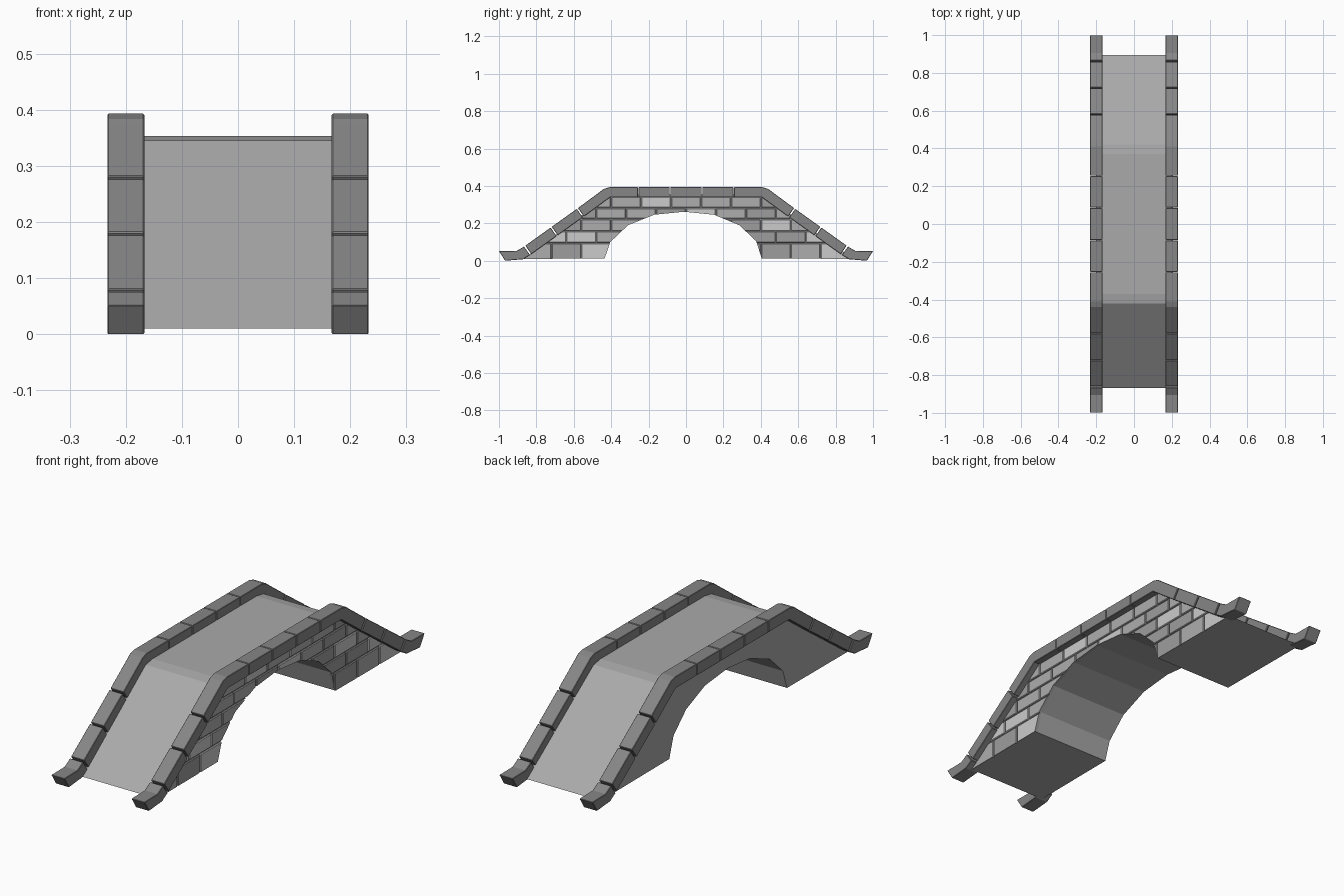
import bpy, bmesh, random

if "Cube" in bpy.data.objects:
    bpy.data.objects.remove(bpy.data.objects["Cube"])

random.seed(4)


def grey(name, v):
    m = bpy.data.materials.new(name)
    m.diffuse_color = (v, v, v, 1)
    m.use_nodes = True
    m.node_tree.nodes["Principled BSDF"].inputs["Base Color"].default_value = m.diffuse_color
    return m


DECK = [grey("deck_grey", 0.40)]
COPING = [grey("coping_grey", 0.24)]
BRICK = [grey("brick_dark", 0.34), grey("brick_mid", 0.42), grey("brick_light", 0.52)]


def add_prism(bm, profile, x0, x1, mat):
    """Extrude a (y, z) outline along x."""
    a = [bm.verts.new((x0, y, z)) for y, z in profile]
    b = [bm.verts.new((x1, y, z)) for y, z in profile]
    n = len(profile)
    faces = [bm.faces.new(a), bm.faces.new(b[::-1])]
    for i in range(n):
        j = (i + 1) % n
        faces.append(bm.faces.new((a[i], b[i], b[j], a[j])))
    for f in faces:
        f.material_index = mat


def make(name, profiles, x0, x1, mats, bevel=0):
    bm = bmesh.new()
    for p in profiles:
        add_prism(bm, p, x0, x1, random.randrange(len(mats)))
    bmesh.ops.recalc_face_normals(bm, faces=bm.faces[:])
    mesh = bpy.data.meshes.new(name)
    bm.to_mesh(mesh)
    bm.free()
    for m in mats:
        mesh.materials.append(m)
    obj = bpy.data.objects.new(name, mesh)
    bpy.context.collection.objects.link(obj)
    if bevel:
        mod = obj.modifiers.new("bevel", 'BEVEL')
        mod.width = bevel
        mod.segments = 1
        mod.limit_method = 'ANGLE'
        mod.angle_limit = 0.9
    return obj


# Arched body with sloped deck
arch = [(0.405, 0.012), (0.375, 0.105), (0.285, 0.19), (0.15, 0.246),
        (-0.01, 0.262), (-0.17, 0.246), (-0.31, 0.19), (-0.405, 0.10),
        (-0.435, 0.012)]
deck = [(-0.868, 0.010), (-0.42, 0.345), (-0.37, 0.353),
        (0.37, 0.353), (0.42, 0.345), (0.895, 0.010)]
make("bridge_body", [arch + deck], -0.2, 0.198, DECK)

# Staggered brick facing on the right side, clipped to the body outline
rows = [(0.0, 0.092), (0.096, 0.156), (0.160, 0.221), (0.225, 0.281), (0.285, 0.341)]
bricks = []
for r, (z0, z1) in enumerate(rows):
    for k in range(-6, 7):
        y0 = k * 0.16 + (0 if r % 2 else 0.08) + 0.002
        y1 = y0 + 0.156
        bricks.append([(y0, z0), (y1, z0), (y1, z1), (y0, z1)])
facing = make("brick_facing", bricks, 0.190, 0.204, BRICK, 0.003)
clip = make("facing_cutter", [arch + deck], 0.15, 0.25, DECK)
clip.hide_render = True
cut = facing.modifiers.new("clip", 'BOOLEAN')
cut.operation = 'INTERSECT'
cut.solver = 'EXACT'
cut.object = clip
bpy.context.view_layer.objects.active = facing
for m in ("bevel", "clip"):
    bpy.ops.object.modifier_apply(modifier=m)
bpy.data.objects.remove(clip)

# Parapet stones: curled foot, slope stones, bent corner, flat top
OFF = (0.032, -0.045)


def on_slope(y):
    return (y, 0.08 + 0.715 * (y + 0.86))


def under(p):
    return (p[0] + OFF[0], p[1] + OFF[1])


half = [[(-1.0, 0.052), (-0.905, 0.053), (-0.866, 0.076), (-0.834, 0.031),
         (-0.872, 0.008), (-0.967, 0.0)]]
for y0, y1 in ((-0.859, -0.724), (-0.718, -0.584)):
    a, b = on_slope(y0), on_slope(y1)
    half.append([a, b, under(b), under(a)])
a = on_slope(-0.578)
half.append([a, (-0.458, 0.370), (-0.440, 0.384), (-0.41, 0.393), (-0.256, 0.393),
             (-0.256, 0.340), (-0.405, 0.340), under(a)])
half.append([(-0.253, 0.393), (-0.087, 0.393), (-0.087, 0.340), (-0.253, 0.340)])
stones = half + [[(-y, z) for y, z in p] for p in half]
stones.append([(-0.084, 0.393), (0.084, 0.393), (0.084, 0.340), (-0.084, 0.340)])
make("right_parapet", stones, 0.167, 0.233, COPING, 0.002)
make("left_parapet", stones, -0.233, -0.167, COPING, 0.002)
